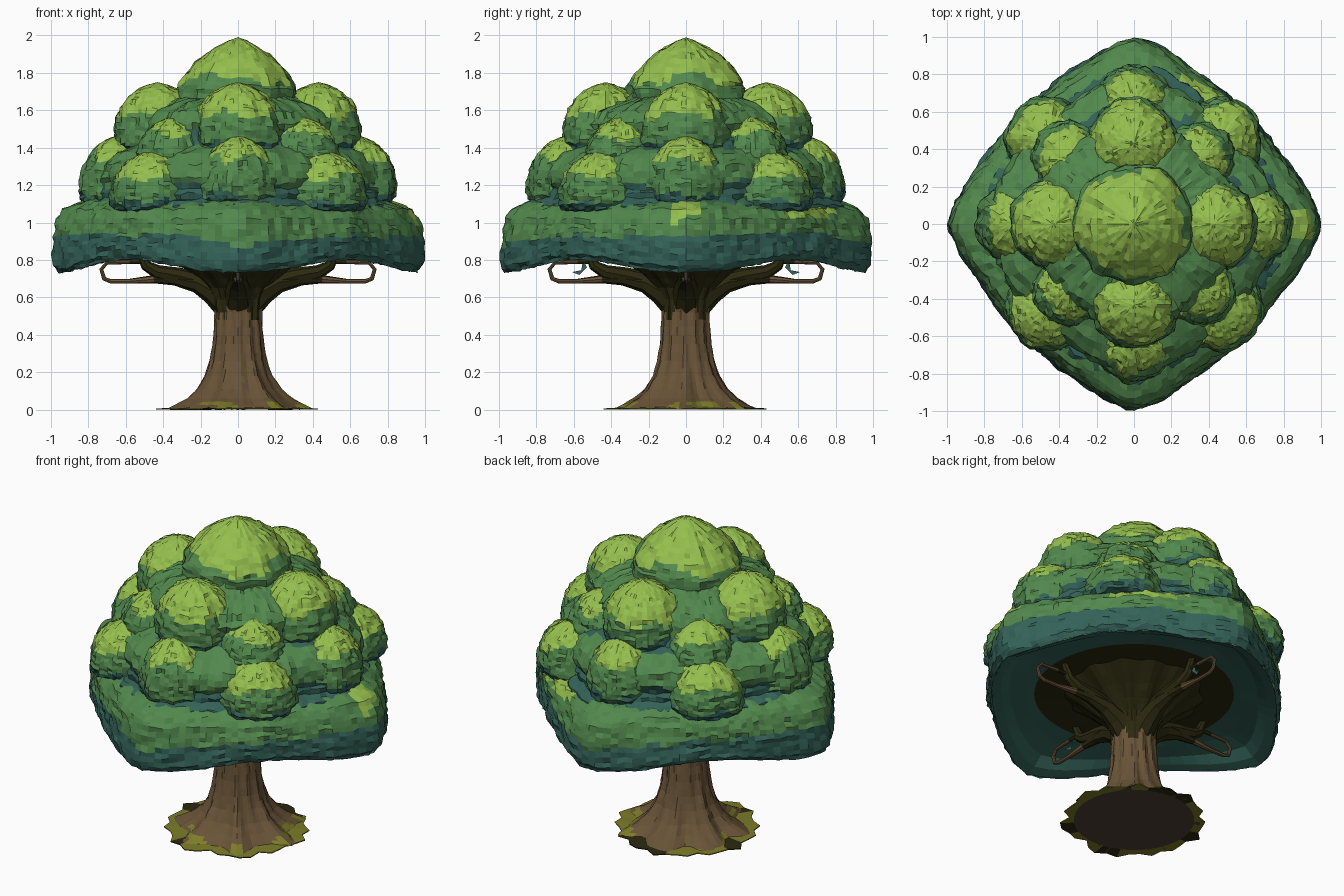
import bpy, bmesh, math, random
from mathutils import Vector, noise

if "Cube" in bpy.data.objects:
    bpy.data.objects.remove(bpy.data.objects["Cube"])

random.seed(4)
COLORS = {
    "light_leaf": (0.30, 0.52, 0.075), "mid_leaf": (0.085, 0.25, 0.075),
    "deep_leaf": (0.034, 0.125, 0.098), "bark": (0.138, 0.086, 0.038),
    "dark_bark": (0.024, 0.022, 0.005), "moss": (0.20, 0.20, 0.022),
    "soil": (0.075, 0.050, 0.033)}
MATS = {}
for key, c in COLORS.items():
    m = bpy.data.materials.new(key)
    m.diffuse_color = (*c, 1)
    m.use_nodes = True
    m.node_tree.nodes["Principled BSDF"].inputs["Base Color"].default_value = m.diffuse_color
    MATS[key] = m
KEYS = list(COLORS)


def wob(x, y, z, f=6.0):
    return noise.noise(Vector((x * f, y * f, z * f)))


def finish(name, bm, rule):
    """Turn a bmesh into an object, colouring each face by rule(centre, normal)."""
    bm.normal_update()
    for f in bm.faces:
        f.material_index = KEYS.index(rule(f.calc_center_median(), f.normal))
    me = bpy.data.meshes.new(name)
    bm.to_mesh(me)
    bm.free()
    for k in KEYS:
        me.materials.append(MATS[k])
    ob = bpy.data.objects.new(name, me)
    bpy.context.collection.objects.link(ob)
    return ob


def lathe(bm, profile, segs, shape=None, center=(0, 0), jitter=0.0):
    """Spin (radius, z) points; shape(angle, r, z) may bend the outline."""
    shape = shape or (lambda a, r, z: (r, z))
    rings = []
    for r, z in profile:
        if r == 0:
            rings.append([bm.verts.new((center[0], center[1], z))])
            continue
        ring = []
        j = jitter * min(1, r / .15)
        for i in range(segs):
            a = math.tau * i / segs
            rr, zz = shape(a, r, z)
            rr += random.uniform(-j, j)
            zz += random.uniform(-j, j) * 0.7
            ring.append(bm.verts.new((center[0] + rr * math.cos(a),
                                      center[1] + rr * math.sin(a), zz)))
        rings.append(ring)
    for a, b in zip(rings, rings[1:]):
        for i in range(segs):
            j = (i + 1) % segs
            vs = [a[i % len(a)], b[i % len(b)], b[j % len(b)], a[j % len(a)]]
            bm.faces.new(list(dict.fromkeys(vs)))


def diamond(a, p=1.37):
    """Rounded-diamond outline factor, 1 on the axes."""
    return (abs(math.cos(a)) ** p + abs(math.sin(a)) ** p) ** (-1 / p)


def refine(profile, n):
    out = []
    for (r0, z0), (r1, z1) in zip(profile, profile[1:]):
        out += [(r0 + (r1 - r0) * k / n, z0 + (z1 - z0) * k / n) for k in range(n)]
    return out + [profile[-1]]


# --- leaf clumps: domed lobes in tiers ---
DOME = [(0, 1), (.2, .965), (.4, .91), (.57, .84), (.73, .74), (.86, .62), (.95, .49),
        (1, .36), (1.01, .24), (1, .12), (.92, .03), (.7, 0)]
PEAK = [(0, 1), (.16, .955), (.36, .87), (.53, .79), (.70, .68), (.84, .56), (.95, .44),
        (1, .36), (1.0, .24), (.92, .12), (.88, .03), (.7, 0)]


def clump_tier(name, spots, radius, top, bottom, light, dome=DOME):
    bm = bmesh.new()
    prof = [(r * radius, bottom + (top - bottom) * t) for r, t in refine(dome, 2)]
    for x, y in spots:
        lathe(bm, prof, 44, lambda a, r, z: (r * (1 + .10 * wob(x + math.cos(a), y + math.sin(a), z, 2.5)), z),
              (x, y), 0.010)

    def rule(c, n):
        t = (c.z - bottom) / (top - bottom) + .22 * wob(*c, 7)
        return "light_leaf" if t > light else "mid_leaf" if t > .12 else "deep_leaf"
    finish(name, bm, rule)


def axis(d):
    return [(d, 0), (0, d), (-d, 0), (0, -d)]


def diag(d):
    return [(sx * d, sy * d) for sx in (-1, 1) for sy in (-1, 1)]


clump_tier("crown_clump", [(0, 0)], .315, 1.99, 1.56, .46, PEAK)
clump_tier("upper_clumps", axis(.43), .235, 1.75, 1.38, .52)
clump_tier("upper_corner_clumps", diag(.345), .20, 1.565, 1.26, .68)
clump_tier("middle_clumps", axis(.64), .205, 1.465, 1.10, .66)
clump_tier("middle_corner_clumps", diag(.455), .225, 1.385, 1.06, .56)

# --- inner foliage filling the gaps between clumps ---
bm = bmesh.new()
core = [(.88, 1.0), (.86, 1.09), (.80, 1.13), (.78, 1.18), (.80, 1.24), (.78, 1.31), (.71, 1.37), (.61, 1.41),
        (.58, 1.46), (.59, 1.53), (.54, 1.59), (.44, 1.64), (.33, 1.67), (.26, 1.76), (0, 1.82)]


def core_shape(a, r, z):
    lump = .02 * wob(math.cos(a) * 1.5, math.sin(a) * 1.5, z * 2, 3)
    return r * diamond(a, 1.5 if z > 1.15 else 1.42) + lump, z


lathe(bm, refine(core, 2), 110, core_shape, jitter=.012)


def core_rule(c, n):
    z = c.z + .07 * wob(*c, 5)
    return "deep_leaf" if z < 1.205 or 1.40 < z < 1.49 else "mid_leaf"


finish("inner_foliage", bm, core_rule)

# --- broad lower skirt, hollow underneath ---
bm = bmesh.new()
skirt = [(.76, 1.13), (.85, 1.105), (.925, 1.07), (.96, 1.02), (.975, .96), (.985, .90),
         (.99, .84), (.99, .78), (.965, .745)]


def skirt_shape(a, r, z):
    low = max(0, min(1, (1.0 - z) / .25))
    ripple = 1 + .018 * wob(math.cos(a), math.sin(a), z, 5)
    bulge = .012 * math.cos(8 * a) * (1 - low)
    return r * diamond(a) * ripple + bulge, z + low * (.022 - .034 * math.cos(4 * a))


lathe(bm, refine(skirt, 2), 144, skirt_shape, jitter=.010)


def skirt_rule(c, n):
    a = math.degrees(math.atan2(c.y, c.x))
    if c.z > 1.02 + .08 * wob(*c, 8) and (abs(a) < 6 or 40 < a < 72):
        return "light_leaf"
    dip = .06 * abs(math.cos(2 * math.radians(a))) ** 10 * (abs(c.y) > abs(c.x))
    return "deep_leaf" if c.z < .93 - dip + .02 * wob(*c, 6) else "mid_leaf"


finish("canopy_skirt", bm, skirt_rule)

# --- underside of the canopy ---
bm = bmesh.new()
under = [(.965, .745), (.90, .765), (.84, .81), (.72, .835), (.58, .845), (.3, .85), (0, .85)]
lathe(bm, under, 64, lambda a, r, z: (
    r * (diamond(a) if r > .6 else 1),
    z + max(0, min(1, (.84 - z) / .09)) * (.022 - .034 * math.cos(4 * a))))
finish("canopy_underside", bm,
       lambda c, n: "dark_bark" if math.hypot(c.x, c.y) < .575 else "deep_leaf")

# --- trunk with flared roots and funnel top ---
bm = bmesh.new()
trunk = [(0, .001), (.36, .001), (.32, .025), (.265, .06), (.215, .11), (.175, .18), (.15, .26), (.135, .35),
         (.128, .44), (.125, .52), (.132, .59), (.16, .65), (.21, .70), (.28, .76), (.40, .85)]


def trunk_shape(a, r, z):
    root = max(0, 1 - z / .3)
    ridge = .11 * root * math.cos(7 * a + .4) + .035 * math.cos(13 * a + 4 * z)
    return r * (1 + ridge + .05 * wob(math.cos(a), math.sin(a), z, 3)), z


lathe(bm, trunk[:2] + refine(trunk[1:], 2)[1:], 64, trunk_shape, jitter=.003)


def trunk_rule(c, n):
    if c.z < .004:
        return "soil"
    a = math.atan2(c.y, c.x)
    edge = .55 + .07 * math.cos(4 * a) + .08 * wob(math.cos(a), math.sin(a), 0, 5)
    if c.z > edge:
        return "dark_bark"
    return "moss" if c.z < .035 and wob(*c, 7) > .12 else "bark"


finish("trunk", bm, trunk_rule)


# --- branches along the four axes, each ending in an upturned twig ---
def branch(bm, angle, path, sides=8):
    """path: (distance out, height, radius) points."""
    u = Vector((math.cos(angle), math.sin(angle), 0))
    s = Vector((-u.y, u.x, 0))
    rings = []
    for i, (d, z, r) in enumerate(path):
        p, q = path[max(i - 1, 0)], path[min(i + 1, len(path) - 1)]
        t = (u * (q[0] - p[0]) + Vector((0, 0, q[1] - p[1]))).normalized()
        n = s.cross(t)
        o = u * d + Vector((0, 0, z))
        rings.append([bm.verts.new(o + r * (math.cos(b) * s + math.sin(b) * n))
                      for b in (math.tau * k / sides for k in range(sides))])
    for a, b in zip(rings, rings[1:]):
        for k in range(sides):
            j = (k + 1) % sides
            bm.faces.new((a[k], a[j], b[j], b[k]))
    bm.faces.new(rings[-1])


bm = bmesh.new()
for k in range(4):
    ang = k * math.pi / 2
    branch(bm, ang, [(.04, .54, .08), (.13, .63, .07), (.22, .68, .055), (.34, .70, .036),
                     (.45, .697, .022), (.58, .686, .013), (.68, .686, .012),
                     (.715, .70, .012), (.73, .75, .011), (.70, .785, .010), (.58, .79, .012), (.50, .79, .012)])
    branch(bm, ang, [(.18, .68, .05), (.32, .715, .045), (.43, .735, .038), (.49, .77, .03), (.53, .86, .02)])
finish("branches", bm,
       lambda c, n: "dark_bark" if math.hypot(c.x, c.y) < .40 or c.z > .705 and math.hypot(c.x, c.y) < .58 else "bark")

# --- small leaves hanging below the canopy ---
bm = bmesh.new()
for sy in (-1, 1):
    pts = [(.01, .53, .76), (0, .57, .72), (.02, .61, .735), (0, .56, .745), (0, .55, .80)]
    bm.faces.new([bm.verts.new((x, sy * y, z)) for x, y, z in pts])
finish("hanging_leaves", bm, lambda c, n: "deep_leaf")

# --- ragged moss patch round the roots ---
bm = bmesh.new()


def moss_shape(a, r, z):
    rag = .022 * math.sin(round(a * 40 / math.tau) * 2.4) + .05 * wob(math.cos(a), math.sin(a), 0, 2)
    return (r + rag if r > .4 else r), z


lathe(bm, [(0, 0), (.35, 0), (.41, 0), (.41, .006), (.3, .014)], 40, moss_shape)
finish("moss_patch", bm, lambda c, n: "soil" if c.z < .001 and math.hypot(c.x, c.y) < .35
       else "dark_bark" if wob(*c, 4) > .3 else "moss")
